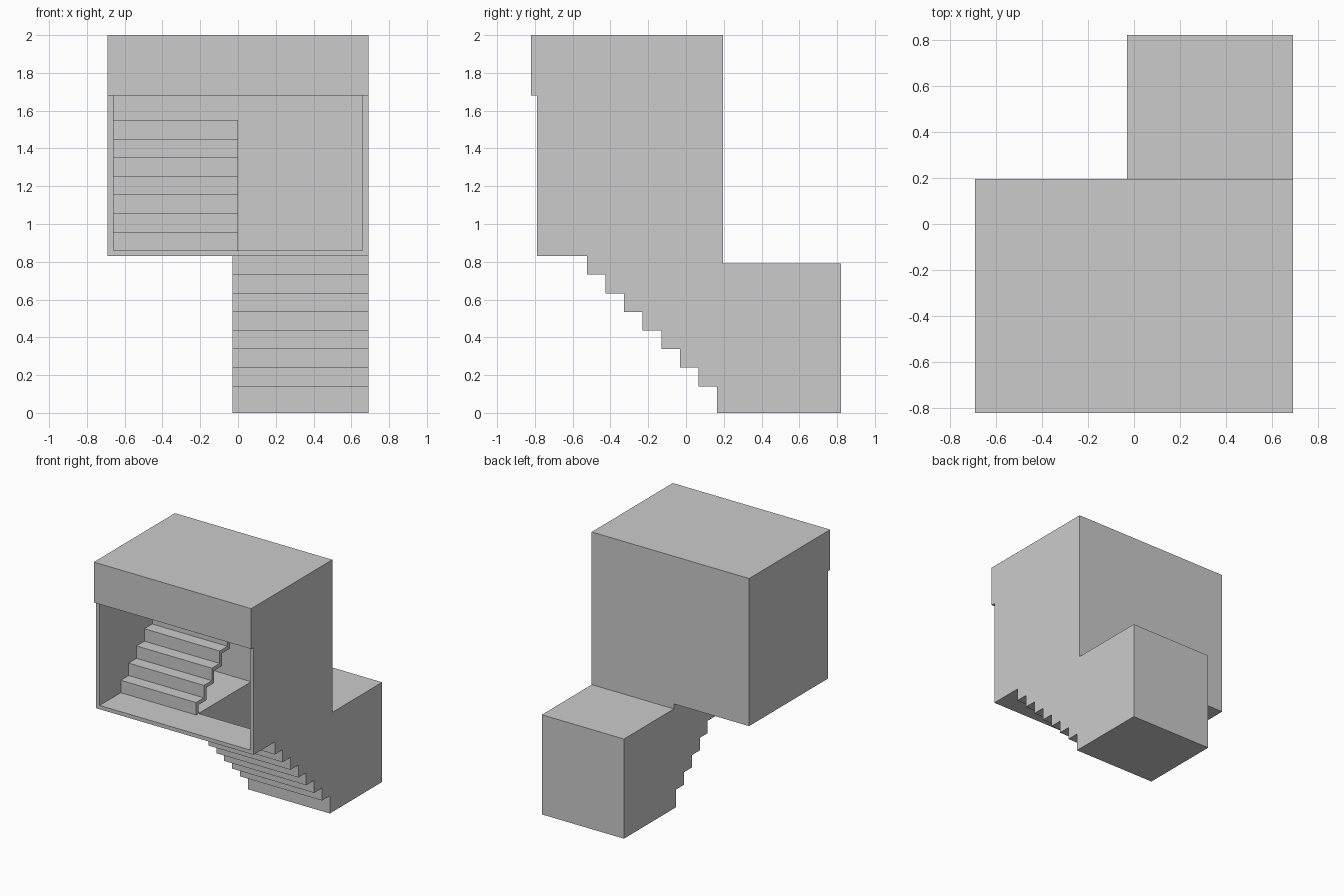
import bpy, bmesh

if "Cube" in bpy.data.objects:
    bpy.data.objects.remove(bpy.data.objects["Cube"])

T = 0.03           # wall thickness
S = 0.0985         # step rise and run
W, F, B = 0.69, -0.79, 0.195     # half width, front and back of the room
FLOOR, TOP, END = 0.83, 2.0, 0.82


def extrude(name, profile, x0, x1):
    """Extrude a (y, z) profile along x."""
    bm = bmesh.new()
    face = bm.faces.new([bm.verts.new((x0, y, z)) for y, z in profile])
    out = bmesh.ops.extrude_face_region(bm, geom=[face])
    for v in out["geom"]:
        if isinstance(v, bmesh.types.BMVert):
            v.co.x = x1
    bmesh.ops.recalc_face_normals(bm, faces=bm.faces)
    me = bpy.data.meshes.new(name)
    bm.to_mesh(me)
    bm.free()
    ob = bpy.data.objects.new(name, me)
    bpy.context.collection.objects.link(ob)
    return ob


def box(name, x0, x1, y0, y1, z0, z1):
    return extrude(name, [(y0, z0), (y1, z0), (y1, z1), (y0, z1)], x0, x1)


def steps(y, z, count, rise):
    """Zigzag of riser and tread points."""
    pts = []
    for i in range(count):
        pts += [(y + i * S, z + i * rise), (y + i * S, z + (i + 1) * rise)]
    return pts


# Underside and top of the descending flight
under = steps(-0.525, FLOOR, 7, -S) + [(0.165, FLOOR - 7 * S), (0.165, 0)]
upper = steps(-0.495, FLOOR + T, 7, -S) + [(B, FLOOR + T - 7 * S), (B, T)]

# Side walls
extrude("right_wall", [(F, TOP), (F, FLOOR)] + under +
        [(END, 0), (END, 0.79), (B, 0.79), (B, TOP)], W - T, W)
extrude("stairwell_left_wall", under +
        [(END, 0), (END, 0.79), (B, 0.79), (B, FLOOR)], -T, 0)
box("left_wall", -W, -W + T, F, B, FLOOR, TOP)

# Room shell
box("back_wall", -W + T, W - T, B - T, B, FLOOR, TOP)
box("ceiling", -W + T, W - T, F, B - T, TOP - T, TOP)
box("front_lintel", -W, W, -END, F, 1.68, TOP)
box("left_floor", -W + T, 0, F, B - T, FLOOR, FLOOR + T)

# Descending flight with front floor and lower landing
extrude("descending_stairs", [(F, FLOOR)] + under + [(END - T, 0), (END - T, T)] +
        upper[::-1] + [(F, FLOOR + T)], 0, W - T)

# Stairwell shell
box("stairwell_back_wall", 0, W - T, END - T, END, 0, 0.79)
box("stairwell_roof", 0, W - T, B - T, END - T, 0.76, 0.79)
box("stairwell_header", 0, W - T, B - T, B, 0.79, FLOOR)

# Ascending flight, a thin folded slab
Y0, Z0, YB = -0.525, FLOOR + T, B - T
top = steps(Y0, Z0, 7, S) + [(YB, Z0 + 7 * S)]
below = [(Y0 + T, Z0)] + steps(Y0 + T, Z0 - T, 7, S)[1:] + [(YB, Z0 - T + 7 * S)]
extrude("ascending_stairs", top + below[::-1], -W + T, 0)
